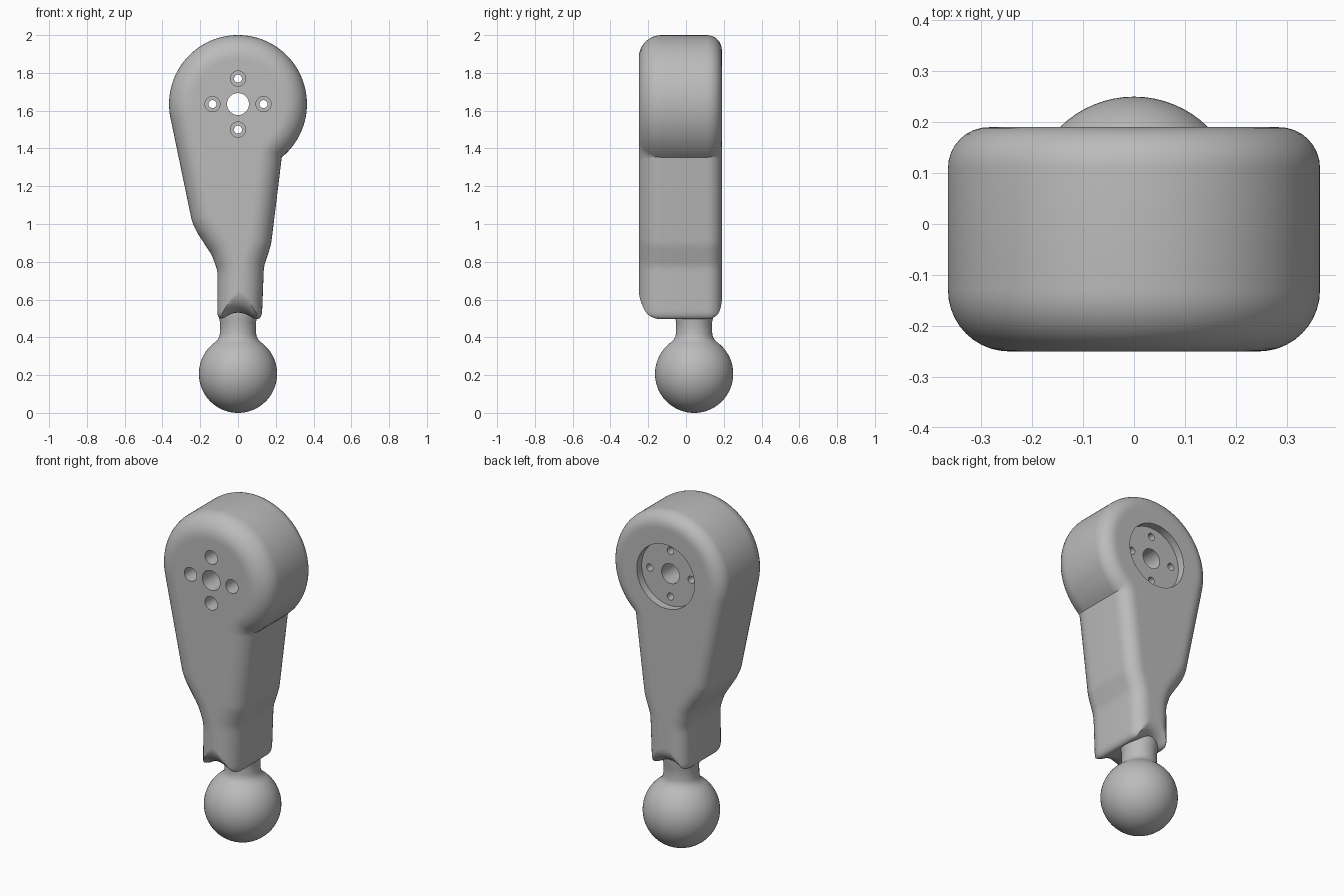
import bpy, bmesh, math
from mathutils import Vector, Matrix, kdtree
from mathutils.geometry import delaunay_2d_cdt

default = bpy.data.objects.get("Cube")
if default:
    bpy.data.objects.remove(default, do_unlink=True)

GREY = (0.5, 0.5, 0.5, 1.0)
mat = bpy.data.materials.new("plain_grey")
mat.use_nodes = True
mat.diffuse_color = GREY
mat.node_tree.nodes["Principled BSDF"].inputs["Base Color"].default_value = GREY

FRONT, BACK = -0.25, 0.19          # depth limits of the arm
R_FRONT, R_BACK = 0.12, 0.08       # edge rounding on each face
HUB_Z, HUB_R = 1.635, 0.365


def make_object(name, bm):
    bmesh.ops.recalc_face_normals(bm, faces=bm.faces)
    mesh = bpy.data.meshes.new(name)
    bm.to_mesh(mesh)
    bm.free()
    mesh.materials.append(mat)
    obj = bpy.data.objects.new(name, mesh)
    bpy.context.collection.objects.link(obj)
    return obj


def activate(obj):
    bpy.ops.object.select_all(action='DESELECT')
    obj.select_set(True)
    bpy.context.view_layer.objects.active = obj


def resample(points, step):
    out = []
    for a, b in zip(points, points[1:]):
        n = max(1, round((b - a).length / step))
        out += [a.lerp(b, i / n) for i in range(n)]
    return out + [points[-1]]


def polar(angle):
    return Vector((HUB_R * math.cos(angle), HUB_Z + HUB_R * math.sin(angle)))


def arm_outline():
    # round hub, counter-clockwise from the notch to the left tangent
    start, end, n = math.radians(-50.6), math.radians(191.5), 140
    hub = [polar(start + (end - start) * i / n) for i in range(n + 1)]
    # tapering shank, down the left, across the arched foot, up the right
    lower = [(-0.243, 1.01), (-0.217, 0.955), (-0.138, 0.835), (-0.108, 0.75),
             (-0.11, 0.515), (-0.095, 0.492), (-0.075, 0.502), (-0.04, 0.525),
             (0, 0.533), (0.04, 0.525), (0.08, 0.502), (0.108, 0.488),
             (0.127, 0.515), (0.137, 0.775), (0.175, 0.89)]
    path = resample([hub[-1]] + [Vector(p) for p in lower] + [hub[0]], 0.01)
    for _ in range(5):
        path = [path[0]] + [(a + 2 * b + c) / 4 for a, b, c in
                            zip(path, path[1:], path[2:])] + [path[-1]]
    return hub + path[1:-1]


def fillet_drop(d, r):
    # depth lost at distance d from the outline
    return r - math.sqrt(max(0, r * r - (r - d) ** 2)) if d < r else 0


def build_arm():
    outline = arm_outline()
    count = len(outline)
    dense = resample(outline + [outline[0]], 0.001)
    kd = kdtree.KDTree(len(dense))
    for i, p in enumerate(dense):
        kd.insert((p.x, p.y, 0), i)
    kd.balance()

    def edge_distance(p):
        return kd.find((p.x, p.y, 0))[2]

    # rings of points inset from the outline, stopping at its middle line
    steps = [R_FRONT * (1 - math.cos(math.radians(a))) for a in range(9, 91, 9)]
    steps.append(R_FRONT * 1.1)
    points = list(outline)
    for i, p in enumerate(outline):
        along = outline[(i + 1) % count] - outline[i - 1]
        inward = Vector((-along.y, along.x)).normalized()
        reached = 0
        for t in steps:
            if edge_distance(p + inward * t) < t - 0.0015:
                low, high = reached, t
                for _ in range(10):
                    mid = (low + high) / 2
                    if edge_distance(p + inward * mid) < mid - 0.0015:
                        high = mid
                    else:
                        low = mid
                if low > reached + 0.002:
                    points.append(p + inward * low)
                break
            points.append(p + inward * t)
            reached = t

    verts, _, tris, *_ = delaunay_2d_cdt(points, [], [list(range(count))], 1, 0.0008)
    bm = bmesh.new()
    front, back = [], []
    for v in verts:
        d = edge_distance(v)
        d = 0 if d < 0.0006 else d
        front.append(bm.verts.new((v.x, FRONT + fillet_drop(d, R_FRONT), v.y)))
        back.append(bm.verts.new((v.x, BACK - fillet_drop(d, R_BACK), v.y)))
    edges = set()
    for tri in tris:
        bm.faces.new([front[i] for i in tri])
        bm.faces.new([back[i] for i in reversed(tri)])
        edges.update(zip(tri, list(tri[1:]) + [tri[0]]))
    # side wall along the open border
    for a, b in edges:
        if (b, a) not in edges:
            bm.faces.new((front[b], front[a], back[a], back[b]))
    bmesh.ops.delete(bm, geom=[v for v in bm.verts if not v.link_faces], context='VERTS')
    return make_object("arm", bm)


def drill(target, x, z, radius, y0, y1):
    bm = bmesh.new()
    place = Matrix.Translation((x, (y0 + y1) / 2, z)) @ Matrix.Rotation(math.pi / 2, 4, 'X')
    bmesh.ops.create_cone(bm, cap_ends=True, segments=48, radius1=radius,
                          radius2=radius, depth=y1 - y0, matrix=place)
    cutter = make_object("hole_cutter", bm)
    cutter.hide_render = True
    activate(target)
    mod = target.modifiers.new("hole", 'BOOLEAN')
    mod.operation, mod.solver, mod.object = 'DIFFERENCE', 'EXACT', cutter
    bpy.ops.object.modifier_apply(modifier=mod.name)
    bpy.data.objects.remove(cutter, do_unlink=True)


def lathe(name, profile, y):
    bm = bmesh.new()
    ring = [bm.verts.new((r, y, z)) for r, z in profile]
    wire = [bm.edges.new(pair) for pair in zip(ring, ring[1:])]
    bmesh.ops.spin(bm, geom=ring + wire, cent=(0, y, 0), axis=(0, 0, 1),
                   angle=2 * math.pi, steps=64)
    bmesh.ops.remove_doubles(bm, verts=bm.verts, dist=0.0001)
    return make_object(name, bm)


# arm with back recess, centre bore and four counterbored screw holes
arm = build_arm()
drill(arm, 0, HUB_Z, 0.188, BACK - 0.045, BACK + 0.1)
drill(arm, 0, HUB_Z, 0.058, -0.4, 0.4)
for k in range(4):
    hx = 0.135 * math.cos(k * math.pi / 2)
    hz = HUB_Z + 0.135 * math.sin(k * math.pi / 2)
    drill(arm, hx, hz, 0.04, -0.4, 0.08)
    drill(arm, hx, hz, 0.021, -0.3, 0.4)

# ball with a flared neck
BALL = 0.207
ball = [(BALL * math.sin(a), BALL - BALL * math.cos(a))
        for a in (math.radians(4 * i) for i in range(37))]
neck = [(0.108, 0.388), (0.1, 0.402), (0.096, 0.42), (0.095, 0.48),
        (0.1, 0.5), (0.1, 0.56), (0, 0.56)]
joint = lathe("ball_joint", ball + neck, 0.043)

for obj in (arm, joint):
    activate(obj)
    bpy.ops.object.shade_smooth_by_angle(angle=math.radians(30))
